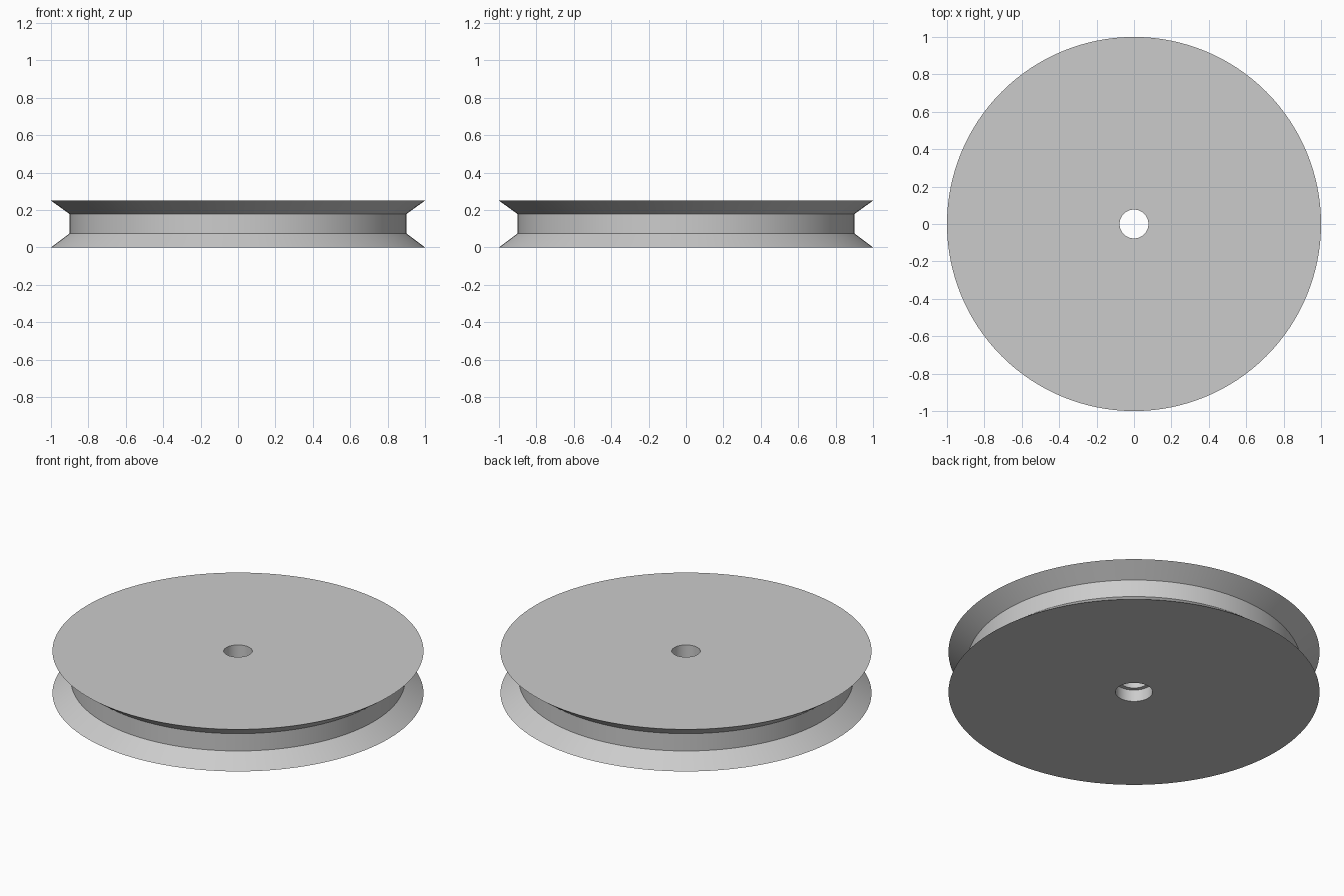
import bpy
import bmesh
import math
from mathutils import Matrix, Vector

cube = bpy.data.objects.get("Cube")
if cube:
    bpy.data.objects.remove(cube, do_unlink=True)

SEGMENTS = 128

# Plain grey finish
grey = bpy.data.materials.new("light grey")
grey.use_nodes = True
colour = (0.6, 0.6, 0.6, 1)
grey.diffuse_color = colour
grey.node_tree.nodes["Principled BSDF"].inputs["Base Color"].default_value = colour


def lathe(name, profile, material):
    """Turn a closed (radius, height) profile around the z axis."""
    bm = bmesh.new()
    verts = [bm.verts.new((r, 0, z)) for r, z in profile]
    edges = [bm.edges.new((v, verts[(i + 1) % len(verts)])) for i, v in enumerate(verts)]
    bmesh.ops.spin(bm, geom=verts + edges, cent=(0, 0, 0), axis=(0, 0, 1),
                   angle=math.tau, steps=SEGMENTS, use_merge=True)
    bmesh.ops.remove_doubles(bm, verts=bm.verts, dist=1e-5)
    bmesh.ops.recalc_face_normals(bm, faces=bm.faces)
    mesh = bpy.data.meshes.new(name)
    bm.to_mesh(mesh)
    bm.free()
    mesh.materials.append(material)
    obj = bpy.data.objects.new(name, mesh)
    bpy.context.collection.objects.link(obj)
    bpy.ops.object.select_all(action="DESELECT")
    obj.select_set(True)
    bpy.context.view_layer.objects.active = obj
    bpy.ops.object.shade_smooth_by_angle(angle=math.radians(30))
    return obj


HEIGHT = 0.25
RIM = 1.0
GROOVE = 0.9
BORE = 0.077
RECESS = 0.1
RECESS_DEPTH = 0.07

# Grooved wheel with a through bore, widened by a recess underneath
lathe("pulley_wheel", [
    (RECESS, 0), (RIM, 0),
    (GROOVE, 0.075), (GROOVE, 0.178),
    (RIM, HEIGHT), (BORE, HEIGHT),
    (BORE, RECESS_DEPTH), (RECESS, RECESS_DEPTH),
], grey)
